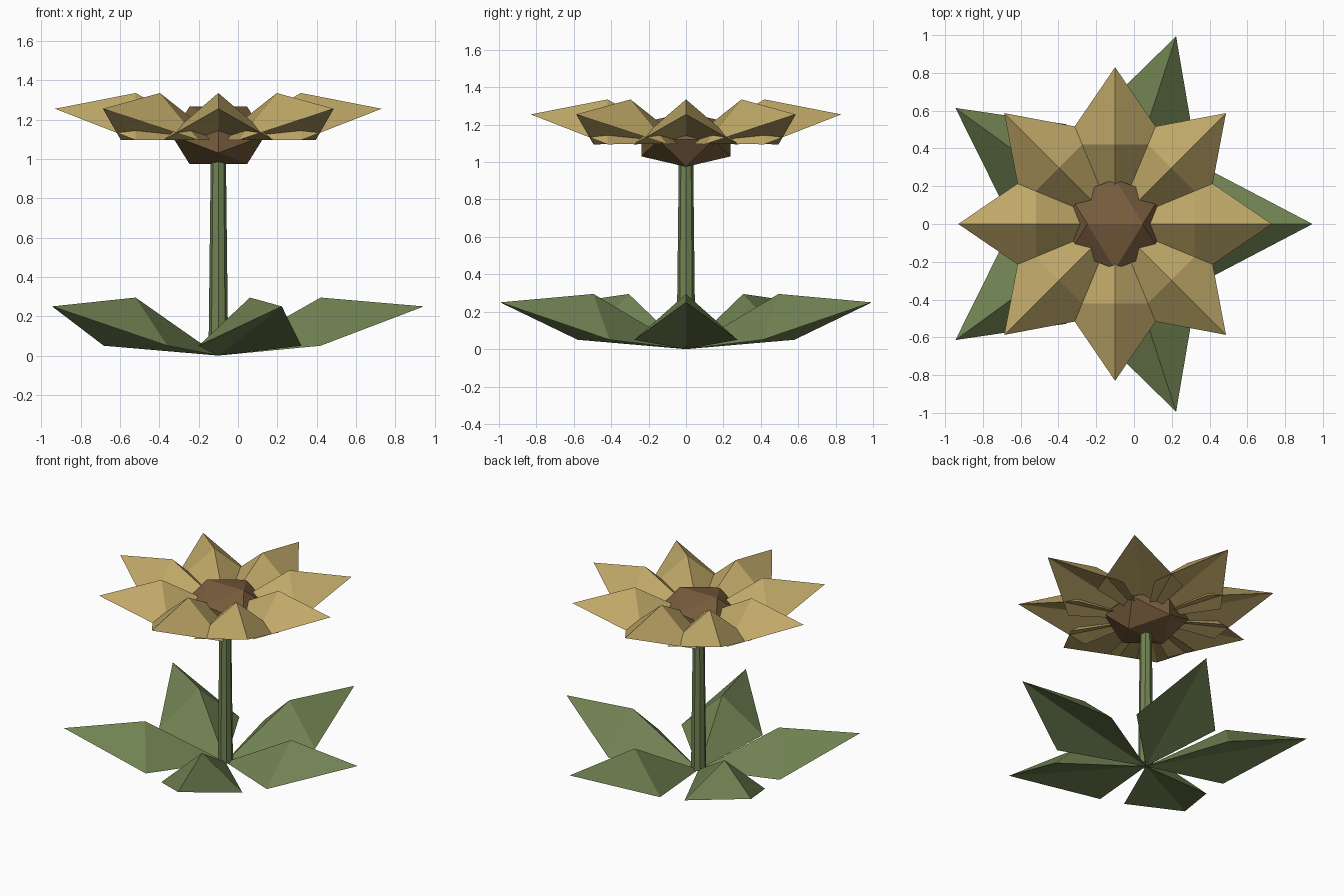
import bpy, math
from mathutils import Matrix, Vector

if "Cube" in bpy.data.objects:
    bpy.data.objects.remove(bpy.data.objects["Cube"])

CX = -0.1  # plant axis


def material(name, rgb):
    m = bpy.data.materials.new(name)
    m.diffuse_color = (*rgb, 1)
    m.use_nodes = True
    m.node_tree.nodes["Principled BSDF"].inputs["Base Color"].default_value = m.diffuse_color
    return m


green = material("leaf green", (0.165, 0.225, 0.085))
yellow = material("petal yellow", (0.53, 0.395, 0.14))
brown = material("seed brown", (0.19, 0.11, 0.047))


def finish(obj, name, mat):
    obj.name = name
    obj.data.materials.clear()
    obj.data.materials.append(mat)


def blade(name, angle, mat, root_z, mid, tip, half_width, side_z):
    """Faceted leaf: raised ridge on top, underside folded from root to tip."""
    rot = Matrix.Translation((CX, 0, 0)) @ Matrix.Rotation(angle, 4, 'Z')
    pts = [(0, 0, root_z), (mid[0], -half_width, side_z), (tip[0], 0, tip[1]),
           (mid[0], half_width, side_z), (mid[0], 0, mid[1])]
    faces = [(0, 1, 4), (1, 2, 4), (2, 3, 4), (3, 0, 4), (0, 2, 1), (0, 3, 2)]
    mesh = bpy.data.meshes.new(name)
    mesh.from_pydata([rot @ Vector(p) for p in pts], [], faces)
    obj = bpy.data.objects.new(name, mesh)
    bpy.context.collection.objects.link(obj)
    finish(obj, name, mat)


# Ground leaves
for i in range(5):
    blade(f"leaf_{i + 1}", math.tau * i / 5, green, 0.0,
          (0.52, 0.295), (1.045, 0.25), 0.275, 0.05)

# Flower petals
for i in range(8):
    blade(f"petal_{i + 1}", math.tau * i / 8, yellow, 1.10,
          (0.42, 1.335), (0.83, 1.255), 0.28, 1.095)

# Tapered stem
bpy.ops.mesh.primitive_cone_add(vertices=8, radius1=0.05, radius2=0.038,
                                depth=1.05, location=(CX, 0, 0.535))
finish(bpy.context.object, "stem", green)

# Seed head: flattened icosahedron resting on an edge
a, b = 0.147, 0.238
flat = 0.61
verts = []
for s in (-1, 1):
    for t in (-1, 1):
        verts += [(s * a, 0, t * b), (0, s * b, t * a), (s * b, t * a, 0)]
verts = [Vector(v) for v in verts]


def touching(i, j):
    return (verts[i] - verts[j]).length < 2.2 * a


faces = []
for i in range(12):
    for j in range(i + 1, 12):
        for k in range(j + 1, 12):
            if touching(i, j) and touching(j, k) and touching(i, k):
                n = (verts[j] - verts[i]).cross(verts[k] - verts[i])
                faces.append((i, j, k) if n.dot(verts[i]) > 0 else (i, k, j))
mesh = bpy.data.meshes.new("seed_head")
mesh.from_pydata([(v.x + CX, v.y, v.z * flat + 1.12) for v in verts], [], faces)
head = bpy.data.objects.new("seed_head", mesh)
bpy.context.collection.objects.link(head)
finish(head, "seed_head", brown)
